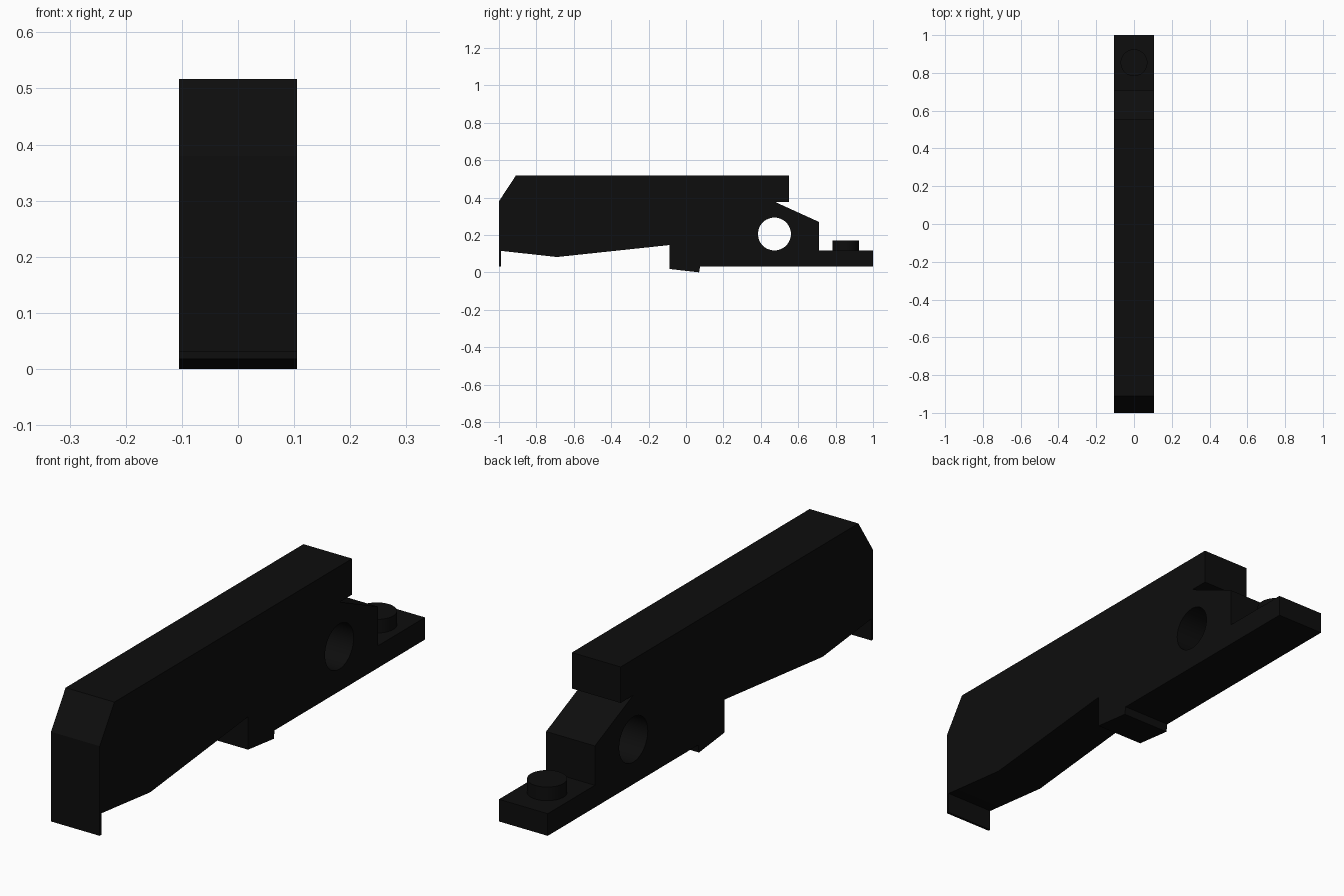
import bpy
import bmesh
import math

if "Cube" in bpy.data.objects:
    bpy.data.objects.remove(bpy.data.objects["Cube"])

HALF_W = 0.105

black = bpy.data.materials.new("matte_black")
black.diffuse_color = (0.004, 0.004, 0.004, 1)
black.use_nodes = True
black.node_tree.nodes["Principled BSDF"].inputs["Base Color"].default_value = black.diffuse_color


def extrude_profile(name, points):
    """Extrude a closed (y, z) outline across the full width."""
    bm = bmesh.new()
    face = bm.faces.new([bm.verts.new((-HALF_W, y, z)) for y, z in points])
    ext = bmesh.ops.extrude_face_region(bm, geom=[face])["geom"]
    moved = [v for v in ext if isinstance(v, bmesh.types.BMVert)]
    bmesh.ops.translate(bm, verts=moved, vec=(2 * HALF_W, 0, 0))
    bmesh.ops.recalc_face_normals(bm, faces=bm.faces)
    mesh = bpy.data.meshes.new(name)
    bm.to_mesh(mesh)
    bm.free()
    mesh.materials.append(black)
    obj = bpy.data.objects.new(name, mesh)
    bpy.context.collection.objects.link(obj)
    return obj


def cylinder(name, radius, depth, location, rotation=(0, 0, 0)):
    bpy.ops.mesh.primitive_cylinder_add(vertices=48, radius=radius, depth=depth,
                                        location=location, rotation=rotation)
    obj = bpy.context.object
    obj.name = name
    obj.data.materials.append(black)
    return obj


def smooth(obj):
    bpy.ops.object.select_all(action='DESELECT')
    obj.select_set(True)
    bpy.context.view_layer.objects.active = obj
    bpy.ops.object.shade_smooth_by_angle(angle=math.radians(20))


# Main body: chamfered nose, front lip, underside, catch, rear foot, overhang
body = extrude_profile("body", [
    (-1.0, 0.38), (-0.91, 0.517), (0.552, 0.517), (0.552, 0.377),
    (0.475, 0.377), (0.71, 0.27), (0.71, 0.117), (1.0, 0.117),
    (1.0, 0.031), (0.075, 0.031), (0.07, 0.0), (-0.088, 0.018),
    (-0.088, 0.146), (-0.69, 0.082), (-0.99, 0.115), (-0.99, 0.031),
    (-1.0, 0.031),
])

# Pivot hole through the rear of the body
cutter = cylinder("pivot_hole_cutter", 0.088, 0.6, (0, 0.473, 0.205),
                  (0, math.pi / 2, 0))
cutter.hide_render = True
cut = body.modifiers.new("pivot_hole", 'BOOLEAN')
cut.operation = 'DIFFERENCE'
cut.solver = 'EXACT'
cut.object = cutter
bpy.ops.object.select_all(action='DESELECT')
body.select_set(True)
bpy.context.view_layer.objects.active = body
bpy.ops.object.modifier_apply(modifier=cut.name)
bpy.data.objects.remove(cutter)
smooth(body)

# Round stud on the rear foot
stud = cylinder("foot_stud", 0.071, 0.058, (0, 0.854, 0.141))
smooth(stud)
